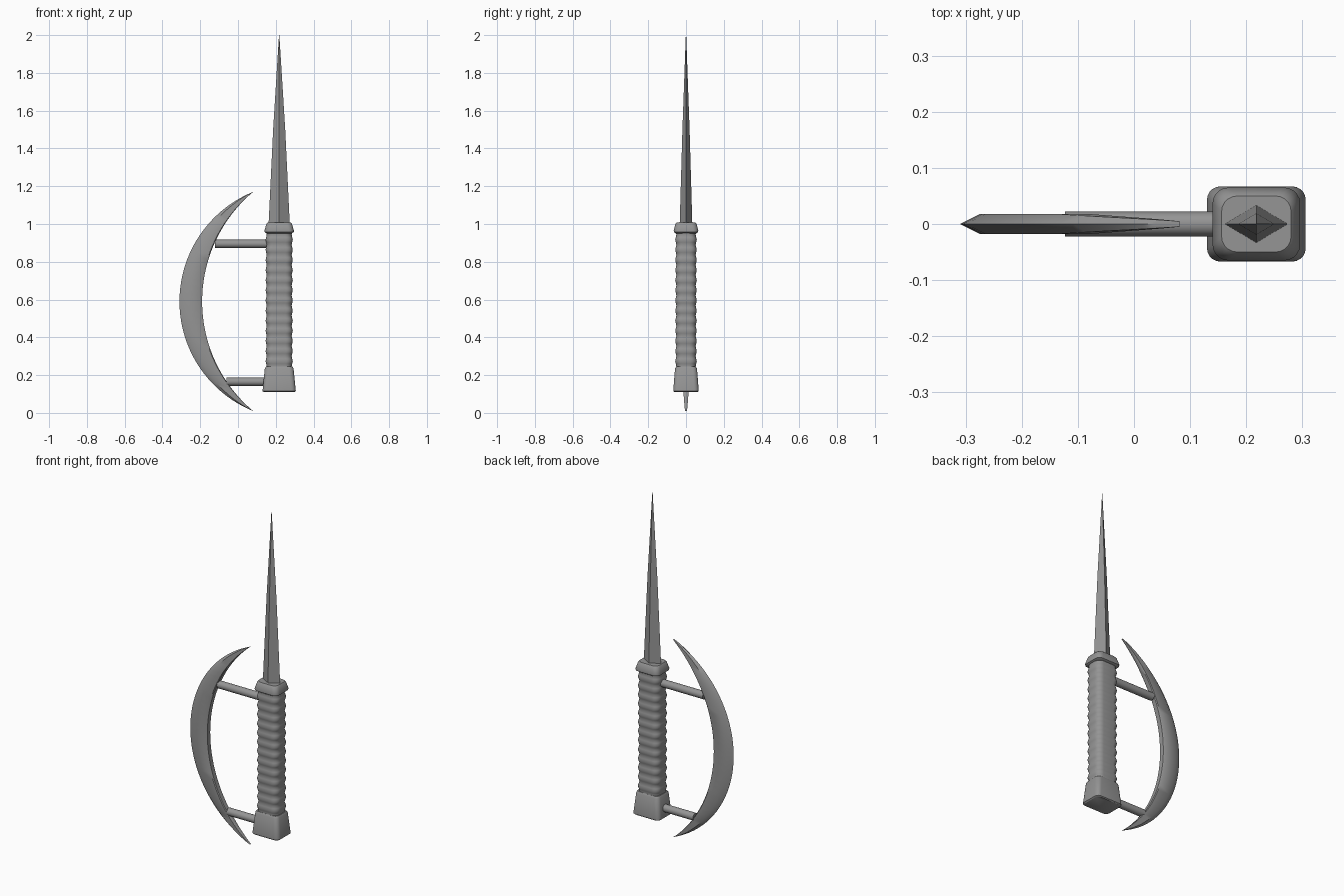
import bpy, bmesh, math
from mathutils import Matrix

cube = bpy.data.objects.get("Cube")
if cube:
    bpy.data.objects.remove(cube, do_unlink=True)

steel = bpy.data.materials.new("grey steel")
GREY = (0.3, 0.3, 0.3, 1)
steel.use_nodes = True
steel.diffuse_color = GREY
steel.node_tree.nodes["Principled BSDF"].inputs["Base Color"].default_value = GREY

AXIS = 0.218   # x of the grip and blade
MID = 0.59     # height of the crescent's middle


def finish(name, bm, angle):
    bmesh.ops.recalc_face_normals(bm, faces=bm.faces)
    mesh = bpy.data.meshes.new(name)
    bm.to_mesh(mesh)
    bm.free()
    mesh.materials.append(steel)
    ob = bpy.data.objects.new(name, mesh)
    bpy.context.collection.objects.link(ob)
    bpy.ops.object.select_all(action="DESELECT")
    ob.select_set(True)
    bpy.context.view_layer.objects.active = ob
    if angle:
        bpy.ops.object.shade_smooth_by_angle(angle=math.radians(angle))
    return ob


def loft(name, rings, angle):
    """Skin a list of equal-length point rings and cap both ends."""
    bm = bmesh.new()
    loops = [[bm.verts.new(p) for p in ring] for ring in rings]
    n = len(loops[0])
    for a, b in zip(loops, loops[1:]):
        for i in range(n):
            j = (i + 1) % n
            bm.faces.new((a[i], a[j], b[j], b[i]))
    bm.faces.new(loops[0])
    bm.faces.new(loops[-1])
    return finish(name, bm, angle)


def rounded(hx, hy, z, r, steps=5):
    """Rounded rectangle ring around the grip axis."""
    ring = []
    for q, (sx, sy) in enumerate(((1, 1), (-1, 1), (-1, -1), (1, -1))):
        for k in range(steps + 1):
            a = math.pi / 2 * (q + k / steps)
            ring.append((AXIS + sx * (hx - r) + r * math.cos(a),
                         sy * (hy - r) + r * math.sin(a), z))
    return ring


# Blade: long four-sided spike with a diamond section
def diamond(hx, hy, z):
    return [(AXIS + hx, 0, z), (AXIS, hy, z), (AXIS - hx, 0, z), (AXIS, -hy, z)]

loft("blade", [diamond(0.057, 0.034, 0.98), diamond(0.032, 0.019, 1.5),
               diamond(0.001, 0.001, 2.0)], 0)

# Grip with shallow finger ridges
RIDGES, SUB = 14, 4
rings = []
for i in range(RIDGES * SUB + 1):
    swell = 0.003 * math.cos(2 * math.pi * i / SUB)
    rings.append(rounded(0.069 + swell, 0.054 + swell,
                         0.22 + 0.75 * i / (RIDGES * SUB), 0.035))
loft("grip", rings, 40)

# Collar and pommel: bevelled, tapering blocks
loft("collar", [rounded(hx, hy, z, 0.028) for hx, hy, z in (
    (0.066, 0.054, 0.95), (0.077, 0.064, 0.957), (0.078, 0.065, 0.964),
    (0.068, 0.056, 1.0), (0.062, 0.05, 1.007))], 35)
loft("pommel", [rounded(hx, hy, z, 0.024) for hx, hy, z in (
    (0.082, 0.062, 0.11), (0.088, 0.067, 0.115), (0.087, 0.067, 0.125),
    (0.076, 0.058, 0.235), (0.07, 0.052, 0.245))], 35)


# Crescent guard: sharp outer edge, flat inner edge, tapering to both tips
def arc_x(deepest, z):
    tip, half = 0.08, 0.58
    sag = tip - deepest
    r = (half * half + sag * sag) / (2 * sag)
    return deepest + r - math.sqrt(r * r - (z - MID) ** 2)

rings = []
STEPS = 48
for i in range(STEPS + 1):
    u = -math.cos(math.pi * i / STEPS)
    z = MID + 0.58 * u
    outer, inner = arc_x(-0.31, z), arc_x(-0.19, z)
    width = max(inner - outer, 0.002)
    t = 0.018 * (0.25 + 0.75 * min(1, 3.2 * (1 - abs(u))) ** 0.7)
    section = [(0, 0), (0.3, t), (0.95, t), (1, 0.75 * t),
               (1, -0.75 * t), (0.95, -t), (0.3, -t)]
    rings.append([(outer + s * width, y, z) for s, y in section])
loft("crescent_guard", rings, 40)

# Round struts joining the crescent to the grip
for name, x0, z in (("upper_strut", -0.123, 0.895), ("lower_strut", -0.06, 0.165)):
    bm = bmesh.new()
    x1 = AXIS - 0.03
    bmesh.ops.create_cone(
        bm, cap_ends=True, segments=20, radius1=0.022, radius2=0.022, depth=x1 - x0,
        matrix=Matrix.Translation(((x0 + x1) / 2, 0, z)) @ Matrix.Rotation(math.pi / 2, 4, "Y"))
    finish(name, bm, 40)
